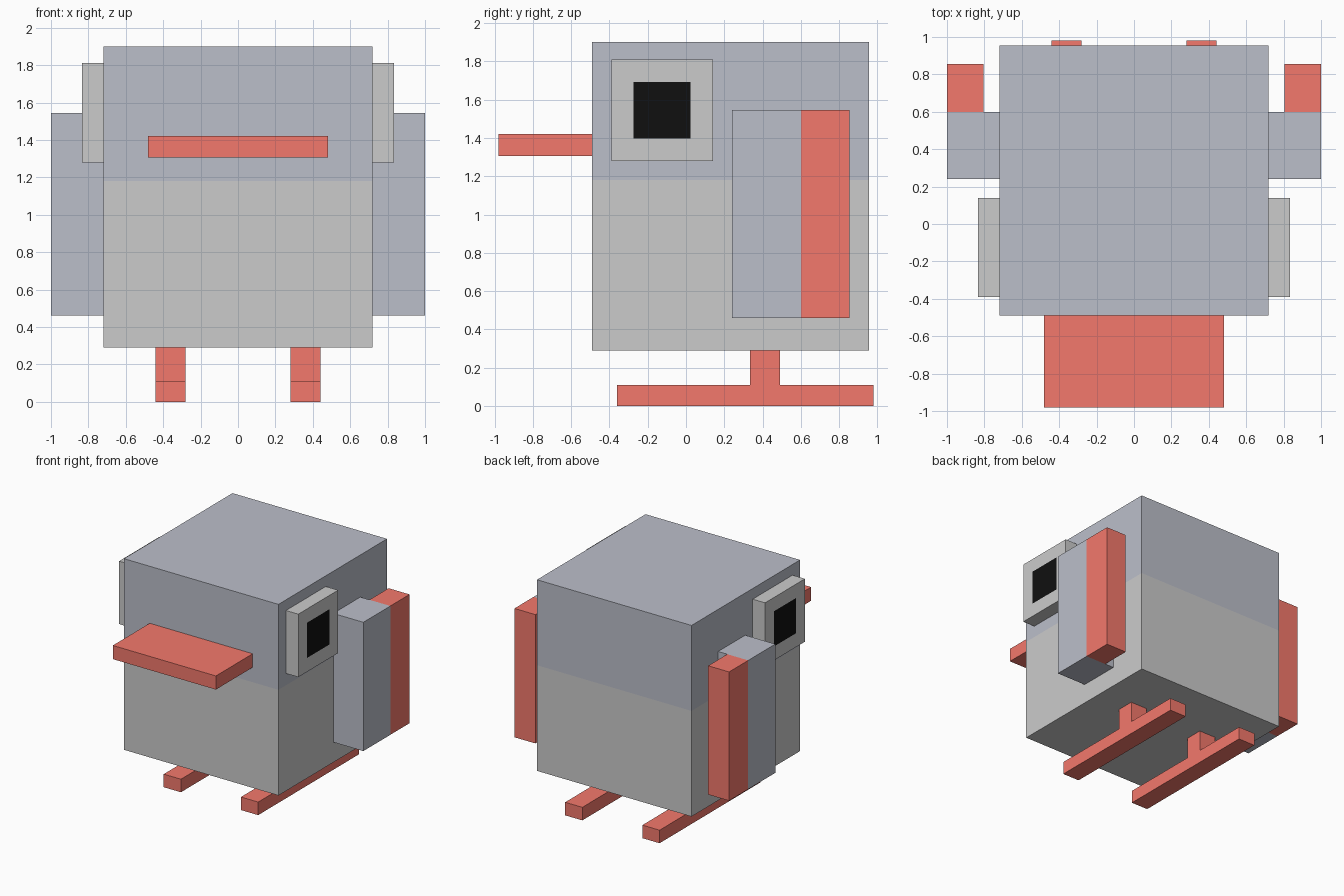
import bpy, bmesh
from mathutils import Vector

if "Cube" in bpy.data.objects:
    bpy.data.objects.remove(bpy.data.objects["Cube"])


def material(name, color):
    m = bpy.data.materials.new(name)
    m.diffuse_color = (*color, 1)
    m.use_nodes = True
    m.node_tree.nodes["Principled BSDF"].inputs["Base Color"].default_value = m.diffuse_color
    return m


GREY = material("light_grey", (0.8, 0.8, 0.8))
SLATE = material("slate", (0.50, 0.52, 0.59))
RED = material("red", (0.9, 0.19, 0.15))
BLACK = material("black", (0.005, 0.005, 0.005))


def box(name, x, y, z, mats, split=None, inset=0, mirror=False):
    """Box from ranges; split=(axis, value) gives the far side the second
    material, inset gives the second material to a panel on the +x face."""
    lo, hi = Vector((x[0], y[0], z[0])), Vector((x[1], y[1], z[1]))
    bm = bmesh.new()
    bmesh.ops.create_cube(bm, size=1)
    for v in bm.verts:
        v.co = Vector([c + p * s for c, p, s in zip((lo + hi) / 2, v.co, hi - lo)])
    bm.normal_update()
    if split:
        axis, value = split
        co, no = Vector(), Vector()
        co[axis], no[axis] = value, 1
        bmesh.ops.bisect_plane(bm, geom=bm.verts[:] + bm.edges[:] + bm.faces[:],
                               plane_co=co, plane_no=no)
        for f in bm.faces:
            f.material_index = int(f.calc_center_median()[axis] > value)
    if inset:
        outer = max(bm.faces, key=lambda f: f.normal.x)
        bmesh.ops.inset_individual(bm, faces=[outer], thickness=inset)
        outer.material_index = 1
    mesh = bpy.data.meshes.new(name)
    bm.to_mesh(mesh)
    bm.free()
    for m in mats:
        mesh.materials.append(m)
    ob = bpy.data.objects.new(name, mesh)
    bpy.context.collection.objects.link(ob)
    if mirror:
        ob.modifiers.new("mirror", 'MIRROR').use_mirror_merge = False
    return ob


# Two-tone body and flat beak
box("body", (-.72, .72), (-.49, .955), (.29, 1.90), [GREY, SLATE], split=(2, 1.18))
box("beak", (-.48, .48), (-.98, -.49), (1.305, 1.42), [RED])

# Eyes with a square pupil on the outer face
box("eyes", (.72, .835), (-.39, .14), (1.28, 1.81), [GREY, BLACK], inset=.165, mirror=True)

# Wings: slate block against the body, thinner red trailing strip
box("wings", (.72, 1), (.24, .60), (.46, 1.545), [SLATE], mirror=True)
box("wing_tips", (.805, 1), (.60, .855), (.46, 1.545), [RED], mirror=True)

# Legs and long feet
box("legs", (.28, .44), (.335, .49), (.11, .29), [RED], mirror=True)
box("feet", (.28, .44), (-.36, .98), (0, .11), [RED], mirror=True)
